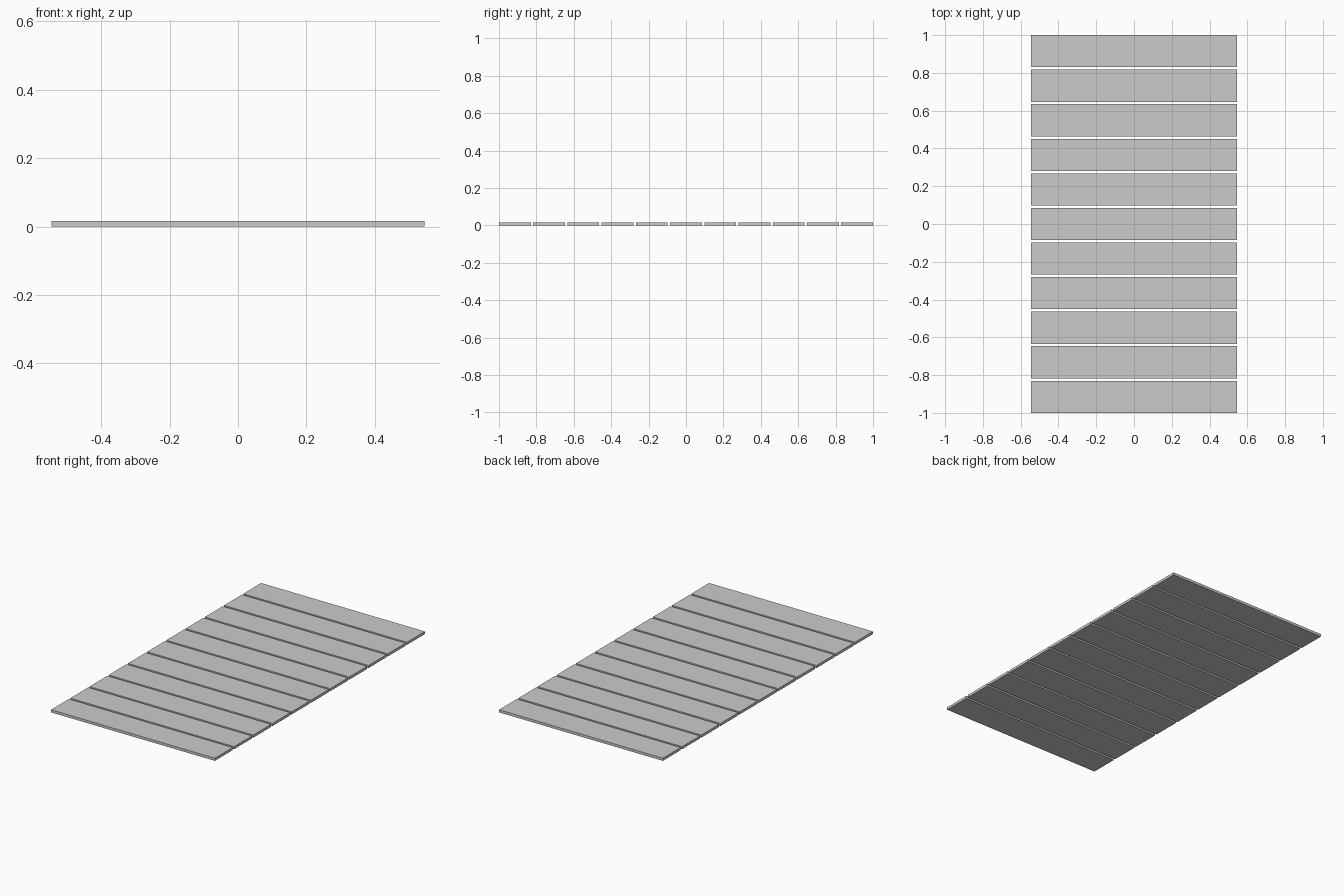
import bpy

if "Cube" in bpy.data.objects:
    bpy.data.objects.remove(bpy.data.objects["Cube"])

COUNT = 11
LENGTH, WIDTH, THICK = 1.092, 0.17, 0.016
PITCH = (2.0 - WIDTH) / (COUNT - 1)

# One plank mesh shared by the whole row
bpy.ops.mesh.primitive_cube_add(size=1)
first = bpy.context.object
for v in first.data.vertices:
    v.co = (v.co.x * LENGTH, v.co.y * WIDTH, v.co.z * THICK)
first.data.name = "plank"

# Row of planks with narrow gaps
for i in range(COUNT):
    plank = first if i == 0 else bpy.data.objects.new("plank", first.data)
    if i:
        bpy.context.collection.objects.link(plank)
    plank.name = f"plank_{i + 1:02d}"
    plank.location = (0, -1 + WIDTH / 2 + i * PITCH, THICK / 2)
